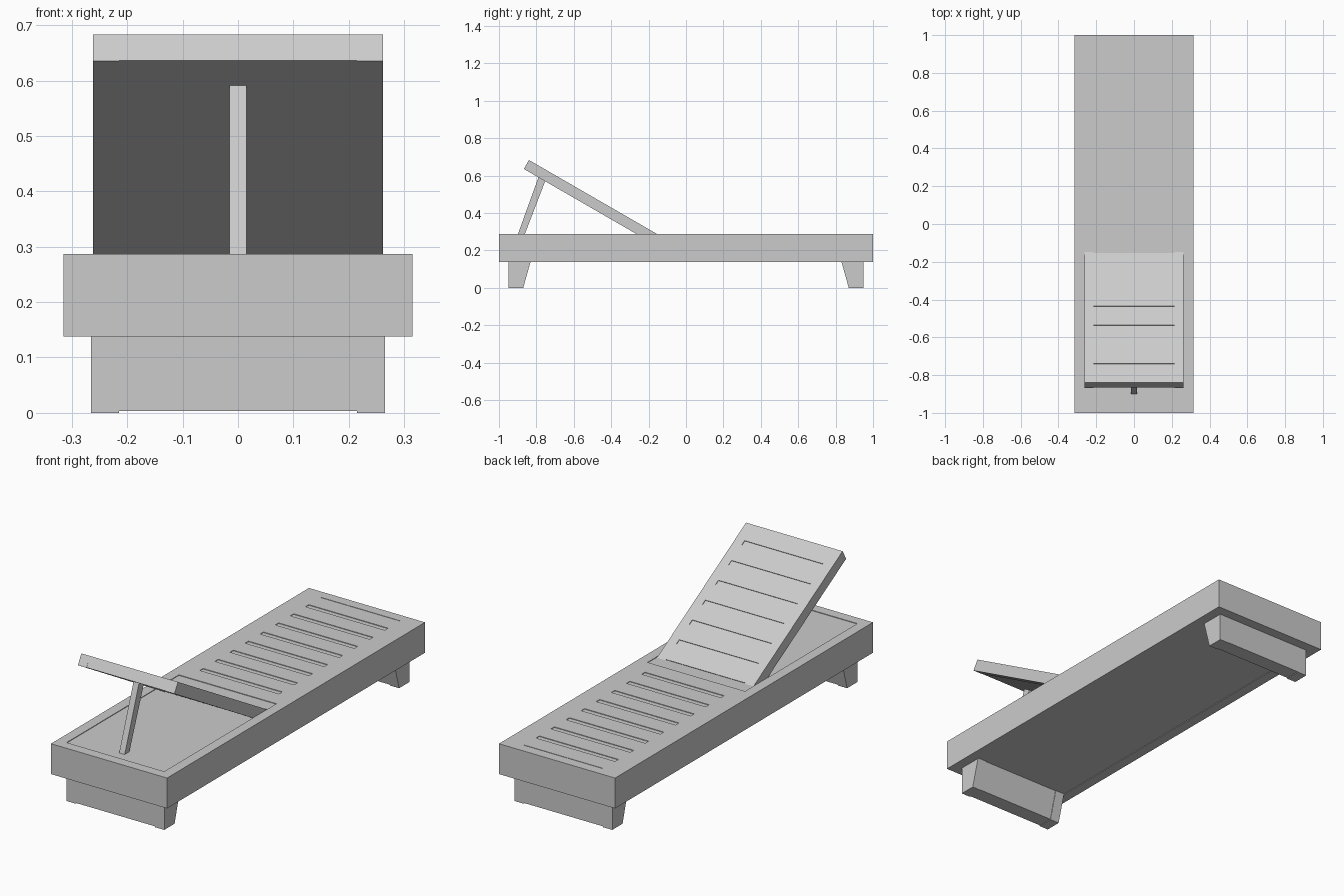
import bpy
from math import radians, sin, cos
from mathutils import Matrix

if "Cube" in bpy.data.objects:
    bpy.data.objects.remove(bpy.data.objects["Cube"])


def prism(name, profile, x0, x1, mat=None):
    """Extrude a (y, z) profile along x."""
    n = len(profile)
    verts = [(x0, y, z) for y, z in profile] + [(x1, y, z) for y, z in profile]
    faces = [tuple(range(n))[::-1], tuple(range(n, 2 * n))]
    faces += [(i, (i + 1) % n, n + (i + 1) % n, n + i) for i in range(n)]
    me = bpy.data.meshes.new(name)
    me.from_pydata(verts, [], faces)
    if mat:
        me.transform(mat)
    ob = bpy.data.objects.new(name, me)
    bpy.context.collection.objects.link(ob)
    import bmesh
    bm = bmesh.new()
    bm.from_mesh(me)
    bmesh.ops.recalc_face_normals(bm, faces=bm.faces)
    bm.to_mesh(me)
    bm.free()
    return ob


def box(name, x0, x1, y0, y1, z0, z1, mat=None):
    return prism(name, [(y0, z0), (y1, z0), (y1, z1), (y0, z1)], x0, x1, mat)


BOT, TOP = 0.138, 0.287
W, RAIL, IN = 0.315, 0.265, 0.215
PITCH, SLAT, E = 0.117, 0.091, 0.003

# outer frame: end boards and side rails
for s, side in ((-1, "front"), (1, "back")):
    ys = sorted((s * 0.95, s * 1.0))
    box(side + "_end_board", -W, W, ys[0], ys[1], BOT, TOP)
for s, side in ((-1, "left"), (1, "right")):
    xs = sorted((s * RAIL, s * W))
    box(side + "_frame_rail", xs[0], xs[1], -0.95, 0.95, BOT, TOP)
    xs = sorted((s * IN, s * RAIL))
    box(side + "_seat_rail", xs[0], xs[1], -0.08, 0.95, TOP - 0.055, TOP)

# closed bed under the slats
box("bed_panel", -RAIL, RAIL, -0.95, 0.95, BOT + E, TOP - E)

# seat slats
for i in range(9):
    y = -0.08 + i * PITCH
    box("seat_slat", -IN, IN, y, y + SLAT, TOP - 0.03, TOP)

# tapered legs with a filling block between each pair
for s, end in ((-1, "front"), (1, "back")):
    prof = [(s * 0.95, 0), (s * 0.87, 0), (s * 0.83, BOT + 0.005), (s * 0.95, BOT + 0.005)]
    prism(end + "_left_leg", prof, -RAIL, -IN)
    prism(end + "_right_leg", prof, IN, RAIL)
    inner = [(s * 0.948, E), (s * 0.872, E), (s * 0.833, BOT + 0.005), (s * 0.948, BOT + 0.005)]
    prism(end + "_leg_block", inner, -IN, IN)

# backrest, built flat (local y runs up from the hinge) and tilted 30 degrees
a, L, T = radians(30), 0.853, 0.055
tilt = Matrix(((1, 0, 0, 0),
               (0, -cos(a), -sin(a), -0.101),
               (0, sin(a), -cos(a), 0.2565),
               (0, 0, 0, 1)))
tilt = tilt @ Matrix.Diagonal((1, 1, -1, 1))
tilt[1][2], tilt[2][2] = sin(a), cos(a)
for s, side in ((-1, "left"), (1, "right")):
    xs = sorted((s * IN, s * 0.262))
    box(side + "_backrest_rail", xs[0], xs[1], 0, L, -T, 0, tilt)
box("backrest_panel", -IN, IN, 0.001, L - 0.001, -T + 0.001, -E, tilt)
for i in range(7):
    y = L - SLAT - i * PITCH
    box("backrest_slat", -IN, IN, y, y + SLAT, -0.03, 0, tilt)

# prop that holds the backrest up
prism("backrest_prop", [(-0.912, 0.25), (-0.876, 0.25), (-0.752, 0.572), (-0.788, 0.593)],
      -0.015, 0.015)
